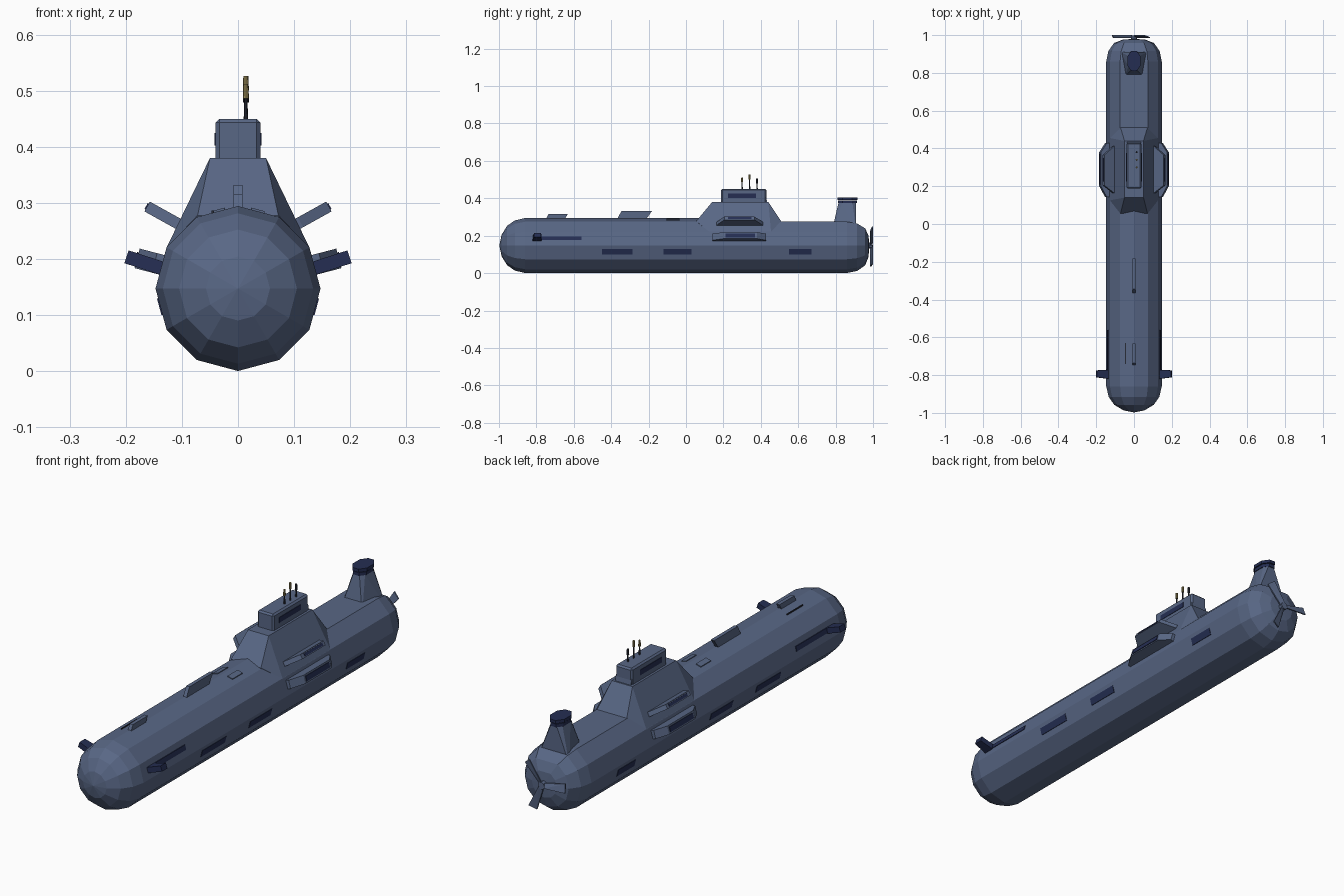
import bpy, bmesh, math
from mathutils import Vector

if "Cube" in bpy.data.objects:
    bpy.data.objects.remove(bpy.data.objects["Cube"])


def material(name, rgb):
    m = bpy.data.materials.new(name)
    m.diffuse_color = (*rgb, 1)
    m.use_nodes = True
    m.node_tree.nodes["Principled BSDF"].inputs["Base Color"].default_value = m.diffuse_color
    return m


SLATE = material("slate_blue", (0.098, 0.135, 0.235))
NAVY = material("dark_navy", (0.018, 0.027, 0.085))
DARK = material("mast_dark", (0.022, 0.025, 0.038))
TAN = material("tan_tip", (0.30, 0.24, 0.09))
R, CZ = 0.147, 0.1475


def finish(name, bm, mat):
    bmesh.ops.recalc_face_normals(bm, faces=bm.faces)
    me = bpy.data.meshes.new(name)
    bm.to_mesh(me)
    bm.free()
    me.materials.append(mat)
    ob = bpy.data.objects.new(name, me)
    bpy.context.collection.objects.link(ob)
    return ob


def solid(name, pts, mat, bevel=0):
    """Convex solid around a few corner points."""
    bm = bmesh.new()
    for p in pts:
        bm.verts.new(p)
    bmesh.ops.convex_hull(bm, input=bm.verts)
    bmesh.ops.dissolve_limit(bm, angle_limit=0.01, verts=bm.verts, edges=bm.edges)
    if bevel:
        bmesh.ops.bevel(bm, geom=bm.edges[:], offset=bevel, segments=1, affect='EDGES')
    return finish(name, bm, mat)


def box(name, x, y, z, mat, bevel=0):
    return solid(name, [(a, b, c) for a in x for b in y for c in z], mat, bevel)


def tube(name, x, y, z0, z1, r, mat, r2=None):
    r2 = r if r2 is None else r2
    ring = [(math.cos(i * math.tau / 8), math.sin(i * math.tau / 8)) for i in range(8)]
    return solid(name, [(x + c * q, y + s * q, z) for z, q in ((z0, r), (z1, r2)) for c, s in ring], mat)


def wing(name, side, origin, direction, plan, thick, mat):
    """Slab running outward along direction; plan is (outward, y) corners."""
    d = Vector((direction[0], 0, direction[1])).normalized()
    n = Vector((-d.z, 0, d.x))
    pts = []
    for u, y in plan:
        for t in (-thick / 2, thick / 2):
            p = Vector((origin[0], y, origin[1])) + d * u + n * t
            pts.append((side * p.x, p.y, p.z))
    return solid(name, pts, mat)


# Pressure hull: twelve-sided loft, crown flattened behind the sail
bm = bmesh.new()
rings = []
for y, r in ((-.986, .057), (-.957, .105), (-.915, .134), (-.86, R), (.25, R), (.3, R),
             (.86, R), (.915, .136), (.958, .106), (.976, .06)):
    ring = []
    for i in range(12):
        a = i * math.tau / 12 + math.pi / 2
        z = CZ + r * math.sin(a)
        if y > .26 and i == 0:
            z = CZ + r * math.cos(math.pi / 6)
        ring.append(bm.verts.new((r * math.cos(a), y, z)))
    rings.append(ring)
for a, b in zip(rings, rings[1:]):
    for i in range(12):
        j = (i + 1) % 12
        bm.faces.new((a[i], a[j], b[j], b[i]))
for ring, tip in ((rings[0], -.998), (rings[-1], .98)):
    v = bm.verts.new((0, tip, CZ))
    for i in range(12):
        bm.faces.new((ring[i], ring[(i + 1) % 12], v))
finish("hull", bm, SLATE)

# Sail: faceted fairing with a smaller upper tower
solid("sail_fairing", [(s * x, y, z) for s in (1, -1) for x, y, z in (
    (.05, .14, .38), (.05, .44, .38), (.072, .055, .278), (.072, .512, .272),
    (.128, .125, .219), (.128, .455, .219), (.06, .06, .2), (.06, .5, .2))], SLATE)
box("sail_tower", (-.04, .04), (.187, .43), (.36, .45), SLATE, .007)
solid("tower_rear_step", [(s * .038, y, z) for s in (1, -1) for y, z in
                          ((.40, .44), (.43, .40), (.435, .37), (.40, .37))], SLATE)

# Masts with tips
for k, (y, top, mat) in enumerate(((.30, .512, TAN), (.34, .526, TAN), (.38, .505, DARK))):
    tube(f"mast_{k}", .014, y, .445, top - .025, .004, DARK, .0025)
    tube(f"mast_tip_{k}", .014, y, top - .026, top, .0055, mat, .0045)

for s, side in ((1, "right"), (-1, "left")):
    # Tower window
    box(f"tower_window_{side}", (s * .036, s * .042), (.225, .375), (.402, .425), NAVY)
    # Upper and lower sail ledges, dark insets on their outer ends
    wing(f"upper_ledge_{side}", s, (.085, .251), (.065, .036),
         ((0, .155), (.03, .165), (.088, .205), (.088, .365), (.03, .41), (0, .42)), .02, SLATE)
    wing(f"upper_ledge_inset_{side}", s, (.085, .251), (.065, .036),
         ((.08, .225), (.08, .35), (.090, .35), (.090, .225)), .012, NAVY)
    wing(f"lower_ledge_{side}", s, (.11, .183), (.065, .017),
         ((0, .14), (.04, .143), (.072, .2), (.072, .38), (.04, .428), (0, .43)), .036, SLATE)
    wing(f"lower_ledge_inset_{side}", s, (.11, .183), (.065, .017),
         ((.065, .21), (.065, .37), (.075, .37), (.075, .21)), .022, NAVY)
    # Bow plane and its stowage slot
    wing(f"bow_plane_{side}", s, (.115, .177), (.065, .021),
         ((0, -.822), (.088, -.812), (.088, -.775), (0, -.77)), .024, NAVY)
    solid(f"bow_slot_{side}", [(s * (x + o), y, z) for x, z in ((.1395, .176), (.1341, .196))
                               for o in (-.004, .003) for y in (-.80, -.56)], NAVY)
    # Flank panels lying on the lower hull facet
    for k, (y0, y1) in enumerate(((-.45, -.285), (-.12, .03), (.55, .67))):
        solid(f"flank_panel_{side}_{k}", [(s * (x + o), y, z) for x, z in ((.1344, .1), (.1424, .13))
                                          for o in (-.004, .002) for y in (y0, y1)], NAVY)
    # Deck hatches, following the sloping top facet
    solid(f"deck_hatch_{side}", [(s * x, y, .295 - x * .268 + o) for x in (.023, .047)
                                 for y in (-.105, -.035) for o in (-.004, .003)], SLATE)

# Raked deck fins and a thin slot beside the forward one
for name, b0, b1, t0, t1, top in (("forward_deck_fin", -.75, -.65, -.735, -.632, .316),
                                  ("mid_deck_fin", -.37, -.215, -.345, -.182, .332)):
    solid(name, [(x, y, z) for x in (-.008, .008) for y, z in
                 ((b0, .285), (b1, .285), (t0, top), (t1, top))], SLATE)
box("deck_slot", (-.047, -.043), (-.74, -.63), (.278, .287), DARK)

# Stern rudder: flared pylon with dark cap plates
solid("rudder", [(s * x, y, z) for s in (1, -1) for x, y, z in (
    (.052, .78, .225), (.075, .91, .225), (.015, .815, .375), (.028, .835, .375),
    (.028, .89, .375), (.015, .91, .375))], SLATE)
for k, z in enumerate((.374, .391)):
    g = .002 + .003 * k
    solid(f"rudder_cap_{k}", [(s * x, y, h) for s in (1, -1) for h in (z, z + .014) for x, y in (
        (.014, .815 - g), (.03 + g, .838), (.03 + g, .888), (.014, .912 + g))], NAVY)

# Propeller: hub and three blades
solid("propeller_hub", [(.016 * math.cos(i * math.tau / 8), y, CZ + .016 * math.sin(i * math.tau / 8))
                        for i in range(8) for y in (.97, .998)], SLATE)
for k, deg in enumerate((172, 52, 292)):
    a = math.radians(deg)
    d, n = Vector((math.cos(a), 0, math.sin(a))), Vector((-math.sin(a), 0, math.cos(a)))
    pts = []
    for u, w in ((.01, .009), (.114, .018)):
        for e in (-1, 1):
            for t in (-.003, .003):
                pts.append(Vector((0, .992 + e * .005 + t, CZ)) + d * u + n * (w * e))
    solid(f"propeller_blade_{k}", pts, SLATE)
